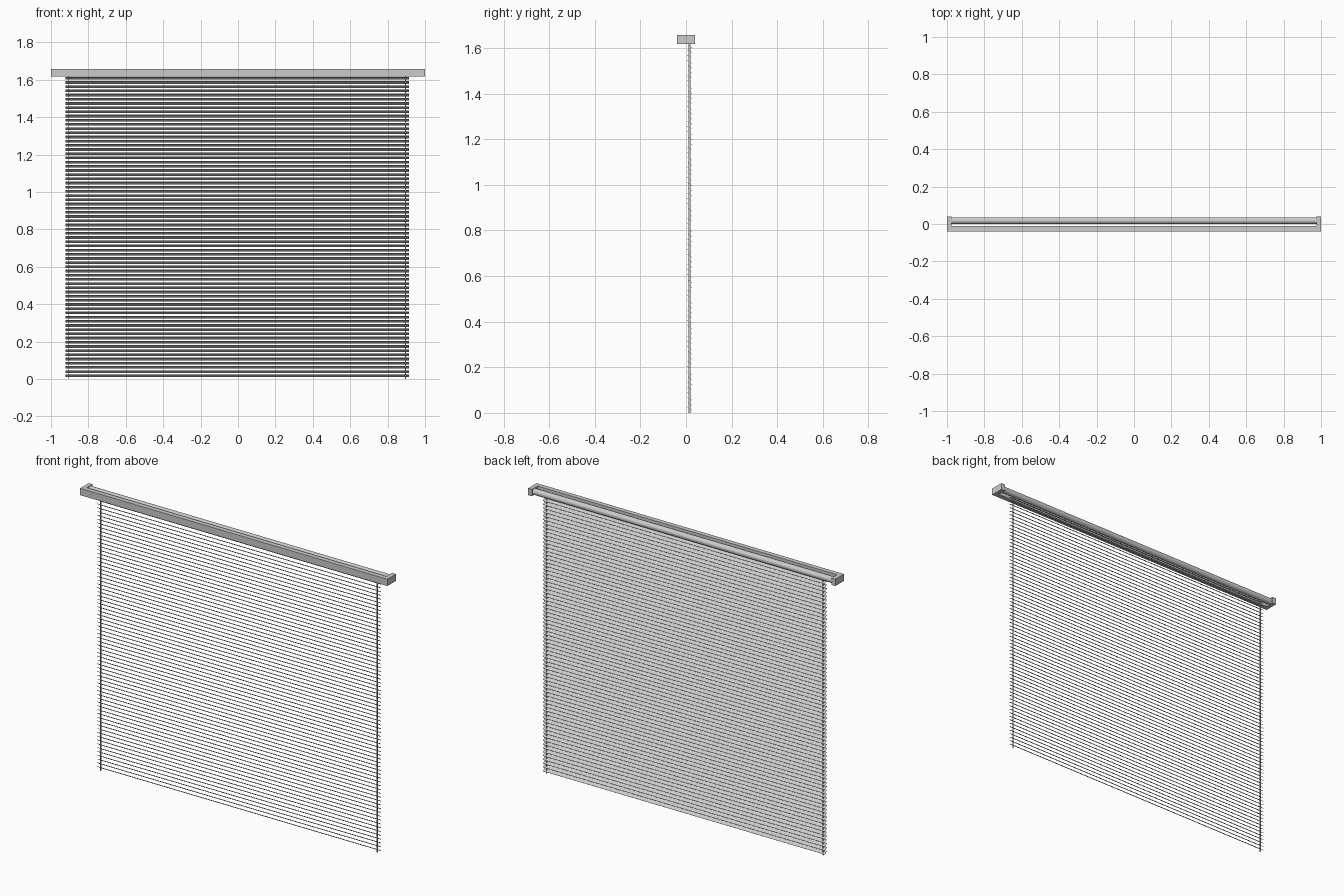
import bpy, bmesh, math
from mathutils import Matrix

if "Cube" in bpy.data.objects:
    bpy.data.objects.remove(bpy.data.objects["Cube"])

grey = bpy.data.materials.new("light_grey")
grey.use_nodes = True
colour = (0.6, 0.6, 0.6, 1)
grey.diffuse_color = colour
grey.node_tree.nodes["Principled BSDF"].inputs["Base Color"].default_value = colour


def finish(name, bm, smooth=False):
    bmesh.ops.recalc_face_normals(bm, faces=bm.faces)
    mesh = bpy.data.meshes.new(name)
    bm.to_mesh(mesh)
    bm.free()
    mesh.materials.append(grey)
    obj = bpy.data.objects.new(name, mesh)
    bpy.context.collection.objects.link(obj)
    if smooth:
        bpy.ops.object.select_all(action='DESELECT')
        bpy.context.view_layer.objects.active = obj
        obj.select_set(True)
        bpy.ops.object.shade_smooth_by_angle()
    return obj


def box(name, x, y, z):
    """Box from (low, high) ranges on each axis."""
    bm = bmesh.new()
    size = [b - a for a, b in (x, y, z)]
    mid = [(a + b) / 2 for a, b in (x, y, z)]
    bmesh.ops.create_cube(bm, size=1, matrix=Matrix.Translation(mid) @ Matrix.Diagonal((*size, 1)))
    return finish(name, bm)


top, bottom = 1.657, 1.617
blind_y = 0.016

# Head rail: front bar and the two end brackets
box("head_rail_front", (-0.975, 0.975), (-0.04, -0.012), (bottom, top))
for side, a, b in (("right", -1, -0.975), ("left", 0.975, 1)):
    box(side + "_end_bracket", (a, b), (-0.04, 0.04), (bottom, top))

# Turning tube behind the front bar
bm = bmesh.new()
place = Matrix.Translation((0, 0.018, 1.637)) @ Matrix.Rotation(math.pi / 2, 4, 'Y')
bmesh.ops.create_cone(bm, cap_ends=True, segments=24, radius1=0.018, radius2=0.018,
                      depth=1.95, matrix=place)
finish("roller_tube", bm, smooth=True)

# Narrow ladder tapes threaded through the slats
for side, x in (("right", -0.905), ("left", 0.895)):
    box(side + "_tape", (x - 0.002, x + 0.002), (blind_y - 0.004, blind_y + 0.004),
        (0, bottom + 0.006))

# Gently arched slat, tilted with its high edge to the front
half_width, sag, thick, steps = 0.012, 0.0022, 0.0012, 6
across = [-1 + 2 * i / steps for i in range(steps + 1)]
arch = [(half_width * t, sag * (0.5 - t * t)) for t in across]
outline = [(y, z + thick / 2) for y, z in arch] + [(y, z - thick / 2) for y, z in reversed(arch)]
bm = bmesh.new()
end = bm.faces.new([bm.verts.new((-0.922, y, z)) for y, z in outline])
new = bmesh.ops.extrude_face_region(bm, geom=[end], use_keep_orig=True)["geom"]
bmesh.ops.translate(bm, verts=[v for v in new if isinstance(v, bmesh.types.BMVert)],
                    vec=(1.835, 0, 0))
tilt = Matrix.Rotation(math.radians(-33), 4, 'X')
bmesh.ops.transform(bm, matrix=Matrix.Translation((0, blind_y, 0.018)) @ tilt, verts=bm.verts)
slats = finish("slats", bm, smooth=True)

# Stack the slats up to the head rail
stack = slats.modifiers.new("stack", 'ARRAY')
stack.count = 72
stack.use_relative_offset = False
stack.use_constant_offset = True
stack.constant_offset_displace = (0, 0, 0.0224)
